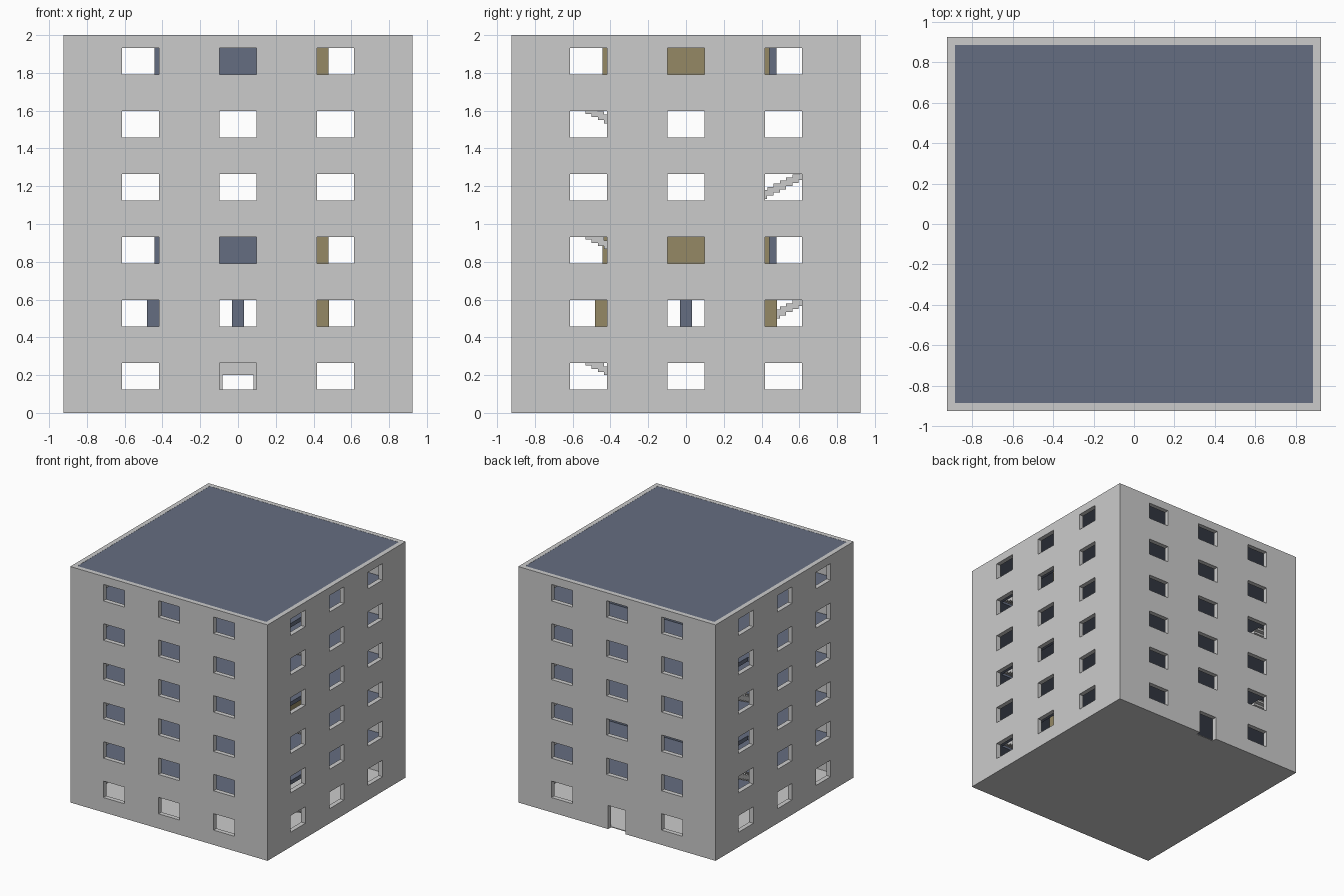
import bpy, bmesh
from mathutils import Matrix, Vector

if "Cube" in bpy.data.objects:
    bpy.data.objects.remove(bpy.data.objects["Cube"])

S = 1 / 3            # storey height
H = 0.925            # outer half width
I = 0.886            # inner half width


def material(name, rgb):
    m = bpy.data.materials.new(name)
    m.diffuse_color = (*rgb, 1)
    m.use_nodes = True
    m.node_tree.nodes["Principled BSDF"].inputs["Base Color"].default_value = m.diffuse_color
    return m


BLUE = material("slate_blue", (0.13, 0.155, 0.22))
TAN = material("tan", (0.30, 0.25, 0.13))


def boxes(name, spans, mat=None):
    """One object made of boxes, each given as (x0, x1, y0, y1, z0, z1)."""
    bm = bmesh.new()
    for x0, x1, y0, y1, z0, z1 in spans:
        mid = Vector(((x0 + x1) / 2, (y0 + y1) / 2, (z0 + z1) / 2))
        size = Matrix.Diagonal((abs(x1 - x0), abs(y1 - y0), abs(z1 - z0), 1))
        bmesh.ops.create_cube(bm, size=1, matrix=Matrix.Translation(mid) @ size)
    me = bpy.data.meshes.new(name)
    bm.to_mesh(me)
    bm.free()
    ob = bpy.data.objects.new(name, me)
    bpy.context.collection.objects.link(ob)
    if mat:
        me.materials.append(mat)
    return ob


def cut(ob, spans):
    cutter = boxes("cutter", spans)
    cutter.hide_render = True
    mod = ob.modifiers.new("cut", 'BOOLEAN')
    mod.operation = 'DIFFERENCE'
    mod.solver = 'EXACT'
    mod.object = cutter
    bpy.context.view_layer.objects.active = ob
    bpy.ops.object.modifier_apply(modifier=mod.name)
    bpy.data.objects.remove(cutter)


# Outer shell with three windows per side and storey, and a back door
shell = boxes("outer_walls", [(-H, H, -H, H, 0, 2)])
cut(shell, [(-I, I, -I, I, -0.1, 2.1)])
openings = [(-0.082, 0.082, I - 0.03, H + 0.03, -0.05, 0.2)]
for k in range(6):
    z0, z1 = k * S + 0.125, k * S + 0.265
    for c in (-0.517, 0, 0.517):
        a, b = c - 0.098, c + 0.098
        for s in (-1, 1):
            n, f = sorted((s * (I - 0.03), s * (H + 0.03)))
            openings.append((n, f, a, b, z0, z1))
            if not (k == 0 and c == 0 and s == 1):
                openings.append((a, b, n, f, z0, z1))
cut(shell, openings)

# Ground floor, upper floors with stair openings, and roof
boxes("ground_floor", [(-I, I, -I, I, 0, 0.006)])
for k in range(1, 7):
    top = k * S - (0.001 if k == 6 else 0)
    slab = boxes("roof" if k == 6 else f"floor_{k}",
                 [(-I, I, -I, I, top - 0.034, top)], BLUE)
    if k < 6:
        hole = (0.645, 0.825, -0.67, 0.035) if k % 2 else (-0.825, -0.645, 0.095, 0.8)
        cut(slab, [(*hole, top - 0.1, top + 0.1)])

# Stairs: flights alternate between the two sides
for k in range(5):
    side, start = (1, 0) if k % 2 == 0 else (-1, 0.13)
    steps = []
    for i in range(20):
        y = start - side * i * S / 10
        z = k * S + i * S / 20
        x0, x1 = sorted((side * 0.653, side * 0.817))
        steps.append((x0, x1, y - 0.033, y + 0.033, z, z + 0.03))
    boxes(f"stairs_{k + 1}", steps)

# Columns on the second storey
r = 0.032
for name, mat, spots in (
        ("left_columns", BLUE, [(-0.45, -0.45), (-0.45, 0.45), (0, 0)]),
        ("right_columns", TAN, [(0.45, -0.45), (0.45, 0.45)])):
    boxes(name, [(x - r, x + r, y - r, y + r, S, 2 * S - 0.034) for x, y in spots], mat)

# L-shaped partitions on the third and sixth storeys
for k in (2, 5):
    z0, z1 = k * S, (k + 1) * S - 0.034
    boxes(f"back_partition_{k + 1}", [(-0.443, 0.443, 0.418, 0.48, z0, z1)], BLUE)
    boxes(f"side_partition_{k + 1}", [(0.418, 0.48, -0.443, 0.443, z0, z1)], TAN)
